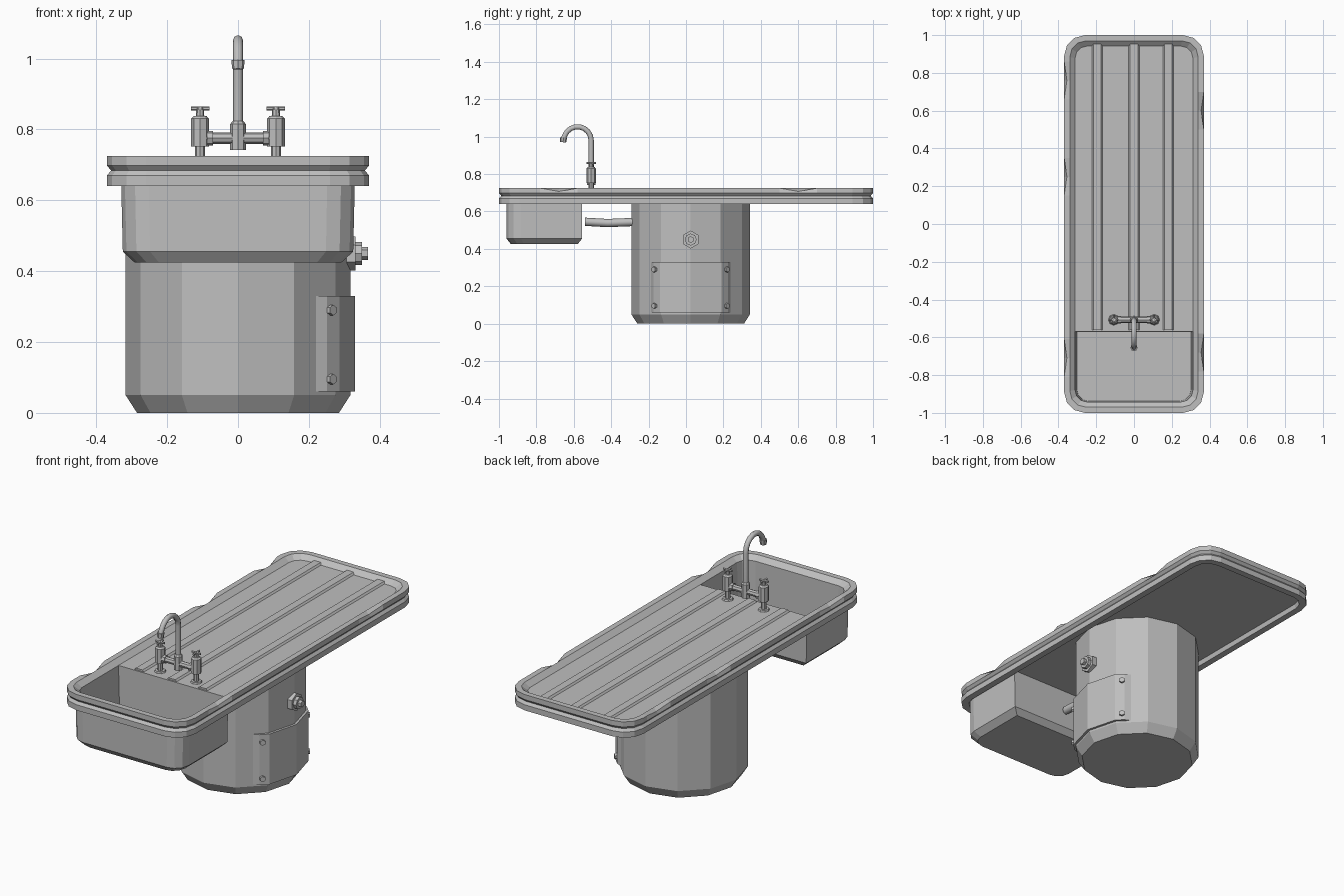
import bpy, bmesh, math
from mathutils import Vector

cube = bpy.data.objects.get("Cube")
if cube:
    bpy.data.objects.remove(cube, do_unlink=True)

steel = bpy.data.materials.new("grey_steel")
steel.use_nodes = True
steel.diffuse_color = (0.52, 0.52, 0.52, 1)
steel.node_tree.nodes["Principled BSDF"].inputs["Base Color"].default_value = (0.52, 0.52, 0.52, 1)


def finish(name, bm):
    bmesh.ops.recalc_face_normals(bm, faces=bm.faces)
    mesh = bpy.data.meshes.new(name)
    bm.to_mesh(mesh)
    bm.free()
    mesh.materials.append(steel)
    ob = bpy.data.objects.new(name, mesh)
    bpy.context.collection.objects.link(ob)
    return ob


def bridge(bm, a, b, closed=True):
    n = len(a)
    for i in range(n if closed else n - 1):
        j = (i + 1) % n
        bm.faces.new((a[i], a[j], b[j], b[i]))


def rod(name, start, end, r1, r2=None, sides=8):
    """Tapered prism between two points."""
    start, end = Vector(start), Vector(end)
    axis = end - start
    bm = bmesh.new()
    bmesh.ops.create_cone(bm, cap_ends=True, segments=sides, radius1=r1,
                          radius2=r1 if r2 is None else r2, depth=axis.length)
    turn = axis.to_track_quat('Z', 'Y').to_matrix()
    for v in bm.verts:
        v.co = turn @ v.co + (start + end) / 2
    return finish(name, bm)


def tube(name, points, radius):
    """Bent pipe along a path in the middle plane."""
    curve = bpy.data.curves.new(name, 'CURVE')
    curve.dimensions = '3D'
    curve.bevel_depth = radius
    curve.bevel_resolution = 2
    curve.use_fill_caps = True
    spline = curve.splines.new('POLY')
    spline.points.add(len(points) - 1)
    for p, (y, z) in zip(spline.points, points):
        p.co = (0, y, z, 1)
    curve.materials.append(steel)
    ob = bpy.data.objects.new(name, curve)
    bpy.context.collection.objects.link(ob)


# Table top and basin: one shell of stacked rounded outlines
HX, HY, CORNER = 0.37, 1.0, 0.11
right_dents, left_dents = (0.6, -0.68), (0.76, 0.25, -0.71)


def side_ys(dents):
    return sorted(y + k for y in dents for k in (-0.1, 0, 0.1))


def outline(inset, split):
    """Anticlockwise outline starting at the basin edge on the +x side."""
    hx, hy, r = HX - inset, HY - inset, CORNER - inset * 0.8

    def corner(sx, sy, start):
        return [(sx * (hx - r) + r * math.cos(a), sy * (hy - r) + r * math.sin(a))
                for a in (math.radians(start + 30 * i) for i in range(4))]
    right, left = side_ys(right_dents), side_ys(left_dents)[::-1]
    pts = [(hx, split)] + [(hx, y) for y in right if y > -0.5]
    pts += corner(1, 1, 0) + corner(-1, 1, 90)
    pts += [(-hx, y) for y in left if y > -0.5] + [(-hx, split)]
    k = len(pts) - 1
    pts += [(-hx, y) for y in left if y < -0.5] + corner(-1, -1, 180) + corner(1, -1, 270)
    pts += [(hx, y) for y in right if y < -0.5]
    return pts, k


def ring(bm, inset, z, split):
    pts, k = outline(inset, split)
    return [bm.verts.new((x, y, z)) for x, y in pts], k


def add_basin(bm, loop, k, steps):
    """Close the deck, then drop the remaining outline down as a basin."""
    bm.faces.new(loop[:k + 1])
    last = loop[k:] + [loop[0]]
    mid = Vector((0, -0.76, 0))
    for z, sx, sy in steps:
        low = [bm.verts.new((v.co.x * sx, mid.y + (v.co.y - mid.y) * sy, z)) for v in last]
        bridge(bm, last, low)
        last = low
    bm.faces.new(last)


bm = bmesh.new()
profile = [(0.04, 0.665), (0.035, 0.64), (0, 0.64), (0, 0.67), (0.012, 0.684),
           (0, 0.698), (0, 0.725), (0.03, 0.725), (0.058, 0.702)]
rings = []
for i, (inset, z) in enumerate(profile):
    loop, k = ring(bm, inset, z, -0.555 if i < 2 else -0.568)
    rings.append(loop)
for a, b in zip(rings, rings[1:]):
    bridge(bm, a, b)
# knocks along the upper rim
for v in rings[6]:
    dents = right_dents if v.co.x > 0 else left_dents
    if abs(v.co.x) > HX - 0.001 and any(abs(v.co.y - y) < 0.001 for y in dents):
        v.co.x *= 0.96
        v.co.z -= 0.018
add_basin(bm, rings[0], k, [(0.455, 0.985, 1), (0.425, 0.9, 0.88)])
add_basin(bm, rings[-1], k, [(0.45, 0.97, 0.98)])
finish("table_and_basin", bm)

# Raised drainage ribs
for x in (-0.195, 0, 0.182):
    bm = bmesh.new()
    ends = [[bm.verts.new((x + dx, y, z)) for dx, z in
             ((-0.03, 0.7), (0.03, 0.7), (0.02, 0.711), (-0.02, 0.711))] for y in (-0.56, 0.955)]
    bridge(bm, *ends)
    for e in ends:
        bm.faces.new(e)
    finish("drain_rib", bm)

# Pedestal with chamfered foot
PY = 0.025
rod("pedestal", (0, PY, 0.05), (0, PY, 0.666), 0.317, sides=12)
rod("pedestal_foot", (0, PY, 0), (0, PY, 0.05), 0.285, 0.317, sides=12)

# Access panel wrapped round the pedestal, with bolts
half = [(0.33, 0), (0.286, 0.165), (0.251, 0.2), (0.215, 0.215)]
section = [(x, -y) for x, y in half[:0:-1]] + half
bm = bmesh.new()
ends = [[bm.verts.new((x, PY + y, z)) for x, y in section] for z in (0.06, 0.33)]
bridge(bm, *ends)
for e in ends:
    bm.faces.new(e)
finish("access_panel", bm)
for s in (-1, 1):
    for z in (0.095, 0.29):
        base = Vector((0.26, PY + s * 0.19, z))
        rod("panel_bolt", base, base + Vector((0.009, s * 0.009, 0)), 0.015, sides=6)

# Drain valve on the side of the pedestal
for name, x0, x1, r, n in (("valve_nut", 0.29, 0.332, 0.048, 6), ("valve_collar", 0.33, 0.35, 0.032, 8),
                           ("valve_plug", 0.345, 0.367, 0.018, 6)):
    rod(name, (x0, PY, 0.45), (x1, PY, 0.45), r, sides=n)

# Waste pipe from basin to pedestal
tube("waste_pipe", [(-0.54, 0.545), (-0.42, 0.538), (-0.25, 0.545)], 0.022)

# Tap: two valves, crossbar, spout
TY = -0.507
for s in (-1, 1):
    x = s * 0.107
    for name, z0, z1, r1, r2 in (("tap_flange", 0.7, 0.71, 0.03, 0.026), ("tap_leg", 0.7, 0.76, 0.014, 0.014),
                                 ("tap_body", 0.752, 0.83, 0.025, 0.025), ("tap_cap", 0.83, 0.838, 0.025, 0.018),
                                 ("handle_stem", 0.836, 0.864, 0.012, 0.01)):
        rod(name, (x, TY, z0), (x, TY, z1), r1, r2)
    for dx, dy in ((0.026, 0), (0, 0.026)):
        rod("handle_bar", (x - dx, TY - dy, 0.859), (x + dx, TY + dy, 0.859), 0.006, sides=6)
    rod("crossbar_collar", (s * 0.07, TY, 0.775), (s * 0.088, TY, 0.775), 0.021)
rod("crossbar", (-0.09, TY, 0.775), (0.09, TY, 0.775), 0.016)
rod("spout_base", (0, TY, 0.742), (0, TY, 0.815), 0.022)
rod("spout_base_cap", (0, TY, 0.815), (0, TY, 0.824), 0.022, 0.015)
arc = [(TY - 0.073 + 0.073 * math.cos(a), 0.98 + 0.073 * math.sin(a))
       for a in (math.radians(20 * i) for i in range(9))]
tube("spout", [(TY, 0.81)] + arc + [(-0.656, 0.985)], 0.014)
rod("spout_tip", (0, -0.655, 0.995), (0, -0.657, 0.97), 0.019, 0.016)
